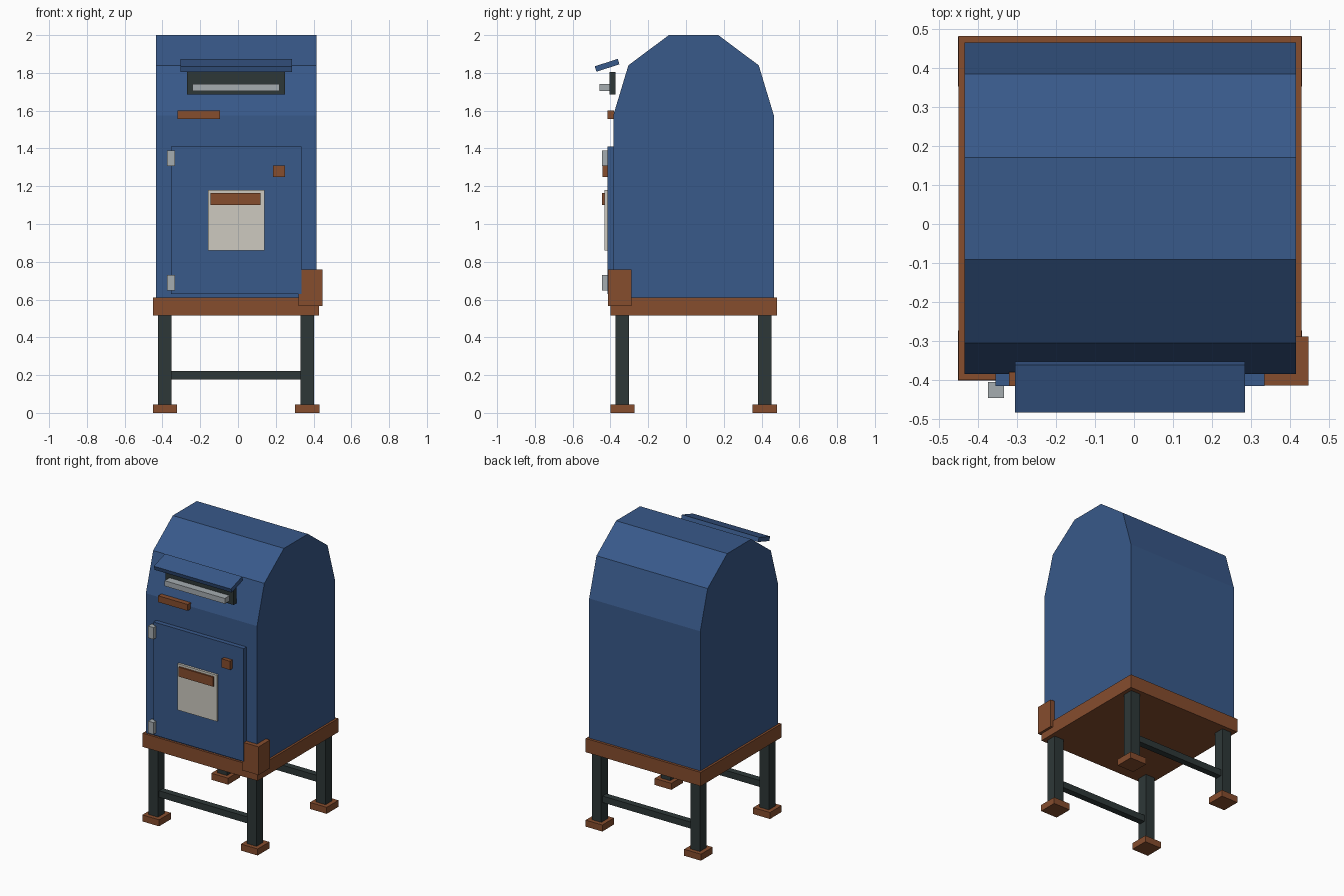
import bpy
import bmesh
import math

cube = bpy.data.objects.get("Cube")
if cube:
    bpy.data.objects.remove(cube, do_unlink=True)


def material(name, rgb):
    mat = bpy.data.materials.new(name)
    mat.use_nodes = True
    color = (*rgb, 1.0)
    mat.diffuse_color = color
    bsdf = mat.node_tree.nodes["Principled BSDF"]
    bsdf.inputs["Base Color"].default_value = color
    bsdf.inputs["Roughness"].default_value = 0.8
    return mat


BLUE = material("painted blue", (0.040, 0.100, 0.254))
RUST = material("rust brown", (0.238, 0.074, 0.027))
DARK = material("dark iron", (0.027, 0.039, 0.039))
STEEL = material("pale steel", (0.376, 0.413, 0.434))
CREAM = material("cream paper", (0.610, 0.591, 0.527))


def finish(name, bm, mat):
    bmesh.ops.recalc_face_normals(bm, faces=bm.faces)
    mesh = bpy.data.meshes.new(name)
    bm.to_mesh(mesh)
    bm.free()
    mesh.materials.append(mat)
    obj = bpy.data.objects.new(name, mesh)
    bpy.context.collection.objects.link(obj)
    return obj


def box(name, x, y, z, mat):
    """Box from (min, max) ranges, with its origin at its centre."""
    bm = bmesh.new()
    bmesh.ops.create_cube(bm, size=1.0)
    bmesh.ops.scale(bm, vec=(x[1] - x[0], y[1] - y[0], z[1] - z[0]), verts=bm.verts)
    obj = finish(name, bm, mat)
    obj.location = [(a + b) / 2 for a, b in (x, y, z)]
    return obj


# Cabinet: faceted arch profile, mirrored front to back, extruded across x
CX, CY = -0.01, 0.04
half = [(0.425, 0.60), (0.425, 1.575), (0.345, 1.84), (0.131, 2.0)]
profile = [(CY - d, z) for d, z in half] + [(CY + d, z) for d, z in reversed(half)]
bm = bmesh.new()
side = bm.faces.new([bm.verts.new((CX - 0.425, y, z)) for y, z in profile])
extruded = bmesh.ops.extrude_face_region(bm, geom=[side])["geom"]
bmesh.ops.translate(bm, vec=(0.85, 0, 0),
                    verts=[v for v in extruded if isinstance(v, bmesh.types.BMVert)])
finish("cabinet", bm, BLUE)

# Stand
box("base_tray", (-0.45, 0.43), (-0.40, 0.482), (0.515, 0.61), RUST)
for depth, sy in (("front", -1), ("back", 1)):
    y = CY + sy * 0.377
    for hand, sx in (("right", -1), ("left", 1)):
        x = CX + sx * 0.377
        box(f"{depth}_{hand}_leg", (x - 0.036, x + 0.036), (y - 0.036, y + 0.036),
            (0.04, 0.52), DARK)
        box(f"{depth}_{hand}_foot", (x - 0.064, x + 0.064), (y - 0.064, y + 0.064),
            (0, 0.045), RUST)
    box(f"{depth}_rail", (CX - 0.36, CX + 0.36), (y - 0.022, y + 0.022),
        (0.177, 0.222), DARK)
box("corner_patch", (0.32, 0.447), (-0.414, -0.288), (0.565, 0.76), RUST)

# Door and its fittings
box("door", (-0.355, 0.335), (-0.416, -0.38), (0.63, 1.41), BLUE)
box("notice", (-0.16, 0.14), (-0.432, -0.41), (0.86, 1.18), CREAM)
box("notice_header", (-0.145, 0.12), (-0.444, -0.43), (1.10, 1.165), RUST)
box("lock", (0.185, 0.25), (-0.443, -0.41), (1.25, 1.31), RUST)
for label, z in (("lower", 0.69), ("upper", 1.347)):
    box(f"{label}_hinge", (-0.375, -0.334), (-0.446, -0.405), (z - 0.041, z + 0.041), STEEL)

# Mail slot, lip, hood and rust streak
box("slot_plate", (-0.27, 0.25), (-0.405, -0.372), (1.685, 1.805), DARK)
box("slot_lip", (-0.24, 0.22), (-0.458, -0.40), (1.705, 1.742), STEEL)
hood = box("slot_hood", (-0.305, 0.285), (-0.482, -0.354), (1.825, 1.855), BLUE)
hood.rotation_euler.x = math.radians(18)
box("rust_streak", (-0.32, -0.095), (-0.415, -0.38), (1.556, 1.60), RUST)
